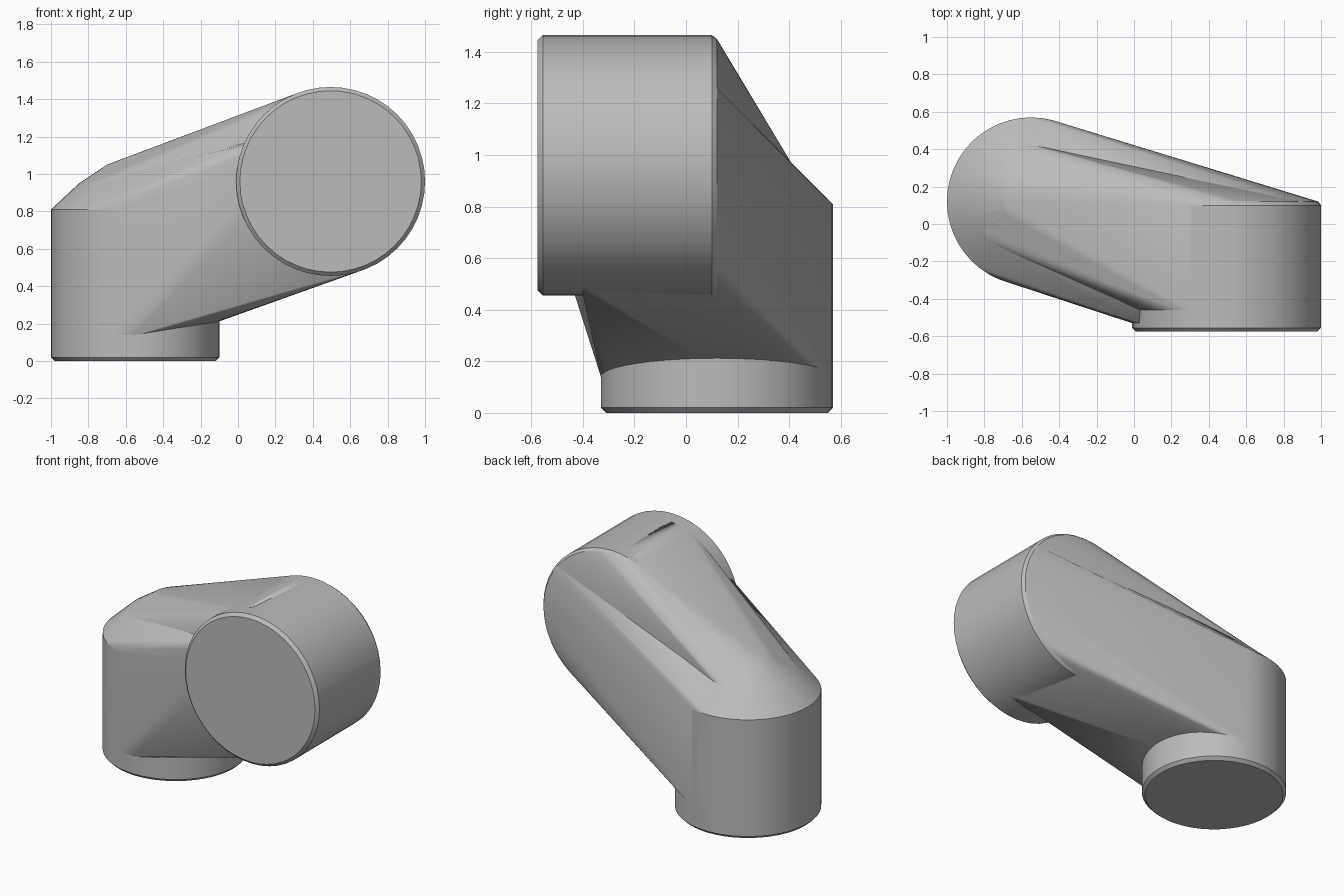
import bpy, bmesh
from math import sin, cos, pi, radians
from mathutils import Vector

if "Cube" in bpy.data.objects:
    bpy.data.objects.remove(bpy.data.objects["Cube"], do_unlink=True)

metal = bpy.data.materials.new("plain_grey")
metal.use_nodes = True
GREY = (0.5, 0.5, 0.5, 1)
metal.diffuse_color = GREY
metal.node_tree.nodes["Principled BSDF"].inputs["Base Color"].default_value = GREY

SIDES = 48
LOW = Vector((-0.55, 0.12, 0))      # axis of the upright pipe
HIGH = Vector((0.495, 0, 0.96))     # axis of the forward pipe
R_LOW, R_HIGH = 0.45, 0.505


def upright_ring(r, z):
    return [LOW + Vector((r * cos(a), r * sin(a), z))
            for a in (2 * pi * i / SIDES for i in range(SIDES))]


def forward_ring(r, y):
    return [HIGH + Vector((r * cos(a), y, r * sin(a)))
            for a in (2 * pi * i / SIDES for i in range(SIDES))]


def finish(name, bm, angle):
    bmesh.ops.recalc_face_normals(bm, faces=bm.faces)
    mesh = bpy.data.meshes.new(name)
    bm.to_mesh(mesh)
    bm.free()
    mesh.materials.append(metal)
    ob = bpy.data.objects.new(name, mesh)
    bpy.context.collection.objects.link(ob)
    bpy.ops.object.select_all(action='DESELECT')
    ob.select_set(True)
    bpy.context.view_layer.objects.active = ob
    bpy.ops.object.shade_smooth_by_angle(angle=radians(angle))


def stacked(name, rings):
    """Closed tube through a series of rings."""
    bm = bmesh.new()
    loops = [[bm.verts.new(p) for p in ring] for ring in rings]
    for a, b in zip(loops, loops[1:]):
        for i in range(SIDES):
            j = (i + 1) % SIDES
            bm.faces.new((a[i], a[j], b[j], b[i]))
    bm.faces.new(loops[0])
    bm.faces.new(loops[-1])
    finish(name, bm, 30)


def hull(name, points):
    bm = bmesh.new()
    for p in points:
        bm.verts.new(p)
    res = bmesh.ops.convex_hull(bm, input=bm.verts)
    loose = {v for v in res["geom_interior"] + res["geom_unused"]
             if isinstance(v, bmesh.types.BMVert)}
    bmesh.ops.delete(bm, geom=list(loose), context='VERTS')
    bmesh.ops.dissolve_limit(bm, angle_limit=radians(0.5),
                             verts=bm.verts, edges=bm.edges)
    finish(name, bm, 25)


# Upright pipe with a domed top
stacked("upright_pipe", [upright_ring(r, z) for r, z in (
    (0.43, 0), (R_LOW, 0.02), (R_LOW, 0.81), (0.3, 0.95), (0.15, 1.05))])

# Forward pipe
stacked("forward_pipe", [forward_ring(r, y) for r, y in (
    (0.485, -0.575), (R_HIGH, -0.555), (R_HIGH, 0.1), (0.49, 0.12))])

# Broad lower bridge, its lip rising towards the forward pipe
lip = [p + Vector((0, 0, max(0, p.x - LOW.x) * 0.16))
       for p in upright_ring(R_LOW, 0.14)]
back = [p for p in forward_ring(0.49, 0.12) if p.z < 1.28]
belly = [p for p in forward_ring(R_HIGH, -0.4) if p.z < 1.2 and p.x < 0.8]
cheek = [p for p in forward_ring(R_HIGH, -0.53) if 0.75 < p.z < 1.2 and p.x < HIGH.x]
hull("lower_bridge", lip + upright_ring(R_LOW, 0.81) + upright_ring(0.3, 0.95)
     + back + belly + cheek)

# Narrower shoulder sloping over the top
crown = [p for p in forward_ring(R_HIGH, -0.46) if p.z > 1.0 and p.x < HIGH.x]
hull("upper_shoulder", upright_ring(0.3, 0.95) + upright_ring(0.15, 1.05)
     + forward_ring(R_HIGH, 0.1) + forward_ring(0.49, 0.12) + crown)
